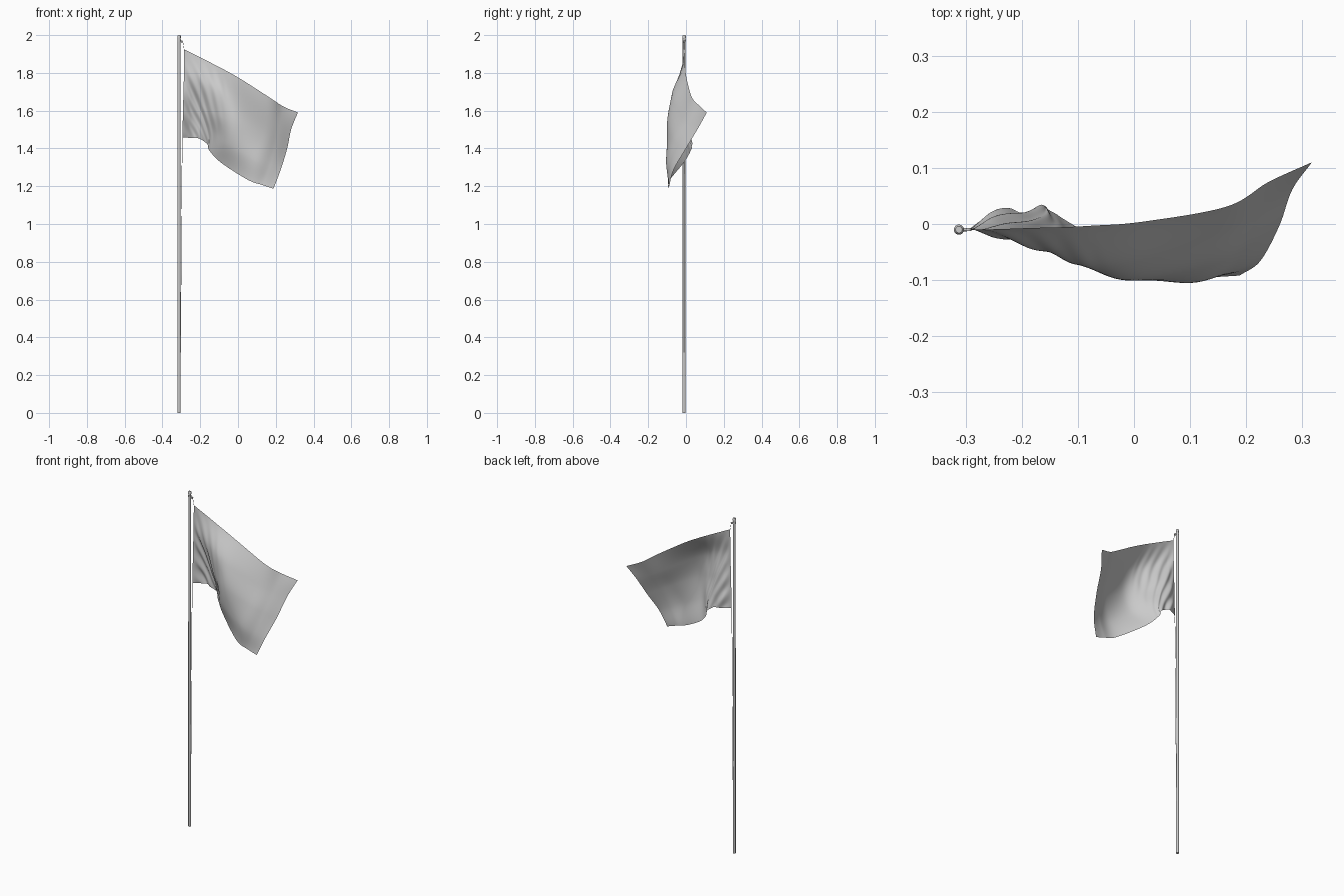
import bpy, bmesh, math
from mathutils import Vector

if "Cube" in bpy.data.objects:
    bpy.data.objects.remove(bpy.data.objects["Cube"])

PX, PY = -0.312, -0.01


def finish(name, bm, angle=40):
    me = bpy.data.meshes.new(name)
    bm.to_mesh(me)
    bm.free()
    ob = bpy.data.objects.new(name, me)
    bpy.context.collection.objects.link(ob)
    bpy.ops.object.select_all(action='DESELECT')
    ob.select_set(True)
    bpy.context.view_layer.objects.active = ob
    bpy.ops.object.shade_smooth_by_angle(angle=math.radians(angle))
    return ob


def lathe(name, profile, sides=20):
    """Revolve (radius, z) pairs around the pole axis."""
    bm = bmesh.new()
    rings = []
    for r, z in profile:
        rings.append([bm.verts.new((PX + r * math.cos(2 * math.pi * i / sides),
                                    PY + r * math.sin(2 * math.pi * i / sides), z))
                      for i in range(sides)])
    for a, b in zip(rings, rings[1:]):
        for i in range(sides):
            j = (i + 1) % sides
            bm.faces.new((a[i], a[j], b[j], b[i]))
    bm.faces.new(rings[0][::-1])
    bm.faces.new(rings[-1])
    return finish(name, bm)


def tube(name, pts, r):
    cu = bpy.data.curves.new(name, 'CURVE')
    cu.dimensions = '3D'
    cu.bevel_depth = r
    cu.bevel_resolution = 2
    cu.use_fill_caps = True
    sp = cu.splines.new('POLY')
    sp.points.add(len(pts) - 1)
    for p, co in zip(sp.points, pts):
        p.co = (*co, 1)
    ob = bpy.data.objects.new(name, cu)
    bpy.context.collection.objects.link(ob)
    return ob


# pole with finial cap
lathe("pole", [(0.008, 0), (0.008, 1.0), (0.0075, 1.985)])
lathe("finial", [(0.006, 1.982), (0.009, 1.985), (0.009, 1.996), (0.006, 2.0)])
lathe("pulley_collar", [(0.009, 1.966), (0.009, 1.976)])

# pulley arm and wheel
tube("pulley_arm", [(PX, PY, 1.972), (-0.298, PY, 1.968)], 0.003)
bpy.ops.mesh.primitive_cylinder_add(vertices=20, radius=0.006, depth=0.005,
                                    location=(-0.296, PY, 1.965),
                                    rotation=(math.pi / 2, 0, 0))
bpy.context.object.name = "pulley_wheel"

# halyard
tube("halyard_upper", [(-0.292, PY, 1.965), (-0.285, PY, 1.924)], 0.001)
tube("halyard_lower", [(-0.294, PY, 1.457), (-0.298, PY, 1.23),
                       (-0.304, PY, 0.32)], 0.0012)

# flag: coarse rows of cloth points, top edge to bottom edge
U = [0, .08, .17, .25, .35, .5, .75, .87, 1]
ROWS = [
    [(-.285, -.01, 1.924), (-.236, -.009, 1.90), (-.182, -.007, 1.873),
     (-.135, -.006, 1.849), (-.075, -.003, 1.818), (.015, .004, 1.767),
     (.165, .031, 1.671), (.24, .075, 1.622), (.317, .11, 1.59)],
    [(-.286, -.01, 1.807), (-.24, -.024, 1.78), (-.19, -.04, 1.752),
     (-.142, -.054, 1.727), (-.082, -.072, 1.697), (.005, -.068, 1.65),
     (.152, -.018, 1.565), (.222, .022, 1.53), (.282, .061, 1.502)],
    [(-.289, -.01, 1.69), (-.242, 0, 1.66), (-.195, -.01, 1.63),
     (-.155, -.032, 1.603), (-.1, -.066, 1.577), (-.012, -.1, 1.535),
     (.13, -.075, 1.458), (.2, -.042, 1.423), (.259, -.003, 1.395)],
    [(-.292, -.01, 1.573), (-.246, .014, 1.557), (-.195, .012, 1.535),
     (-.16, .004, 1.508), (-.118, -.022, 1.475), (-.045, -.08, 1.42),
     (.09, -.105, 1.347), (.17, -.086, 1.31), (.225, -.066, 1.285)],
    [(-.294, -.01, 1.457), (-.245, .024, 1.456), (-.205, .022, 1.452),
     (-.162, .032, 1.422), (-.152, .026, 1.39), (-.09, -.012, 1.325),
     (.05, -.085, 1.235), (.13, -.094, 1.206), (.188, -.092, 1.187)],
]


def spline(pts, t):
    """Catmull-Rom through pts, t in 0..1."""
    n = len(pts) - 1
    i = min(int(t * n), n - 1)
    f = t * n - i
    b, c = pts[i], pts[i + 1]
    a = pts[i - 1] if i > 0 else b * 2 - c
    d = pts[i + 2] if i + 2 <= n else c * 2 - b
    return 0.5 * (2 * b + (c - a) * f + (2 * a - 5 * b + 4 * c - d) * f ** 2
                  + (3 * b - a - 3 * c + d) * f ** 3)


rows = [[Vector(p) for p in r] for r in ROWS]
NU, NV = 96, 60
bm = bmesh.new()
grid = []
for j in range(NV + 1):
    v = j / NV
    line = []
    for i in range(NU + 1):
        p = spline([spline(r, i / NU) for r in rows], v)
        u = spline(U, i / NU)
        # fine curved folds falling away from the hoist
        fade = min(1, u / .06) * max(0, 1 - u / .42) * min(1, v / .4)
        p.y += .0065 * fade * math.sin(2 * math.pi * (v - 1.2 * u - 3 * u * u) / .24)
        line.append(bm.verts.new(p))
    grid.append(line)
for j in range(NV):
    for i in range(NU):
        bm.faces.new((grid[j][i], grid[j + 1][i], grid[j + 1][i + 1], grid[j][i + 1]))
finish("flag", bm, 180)
